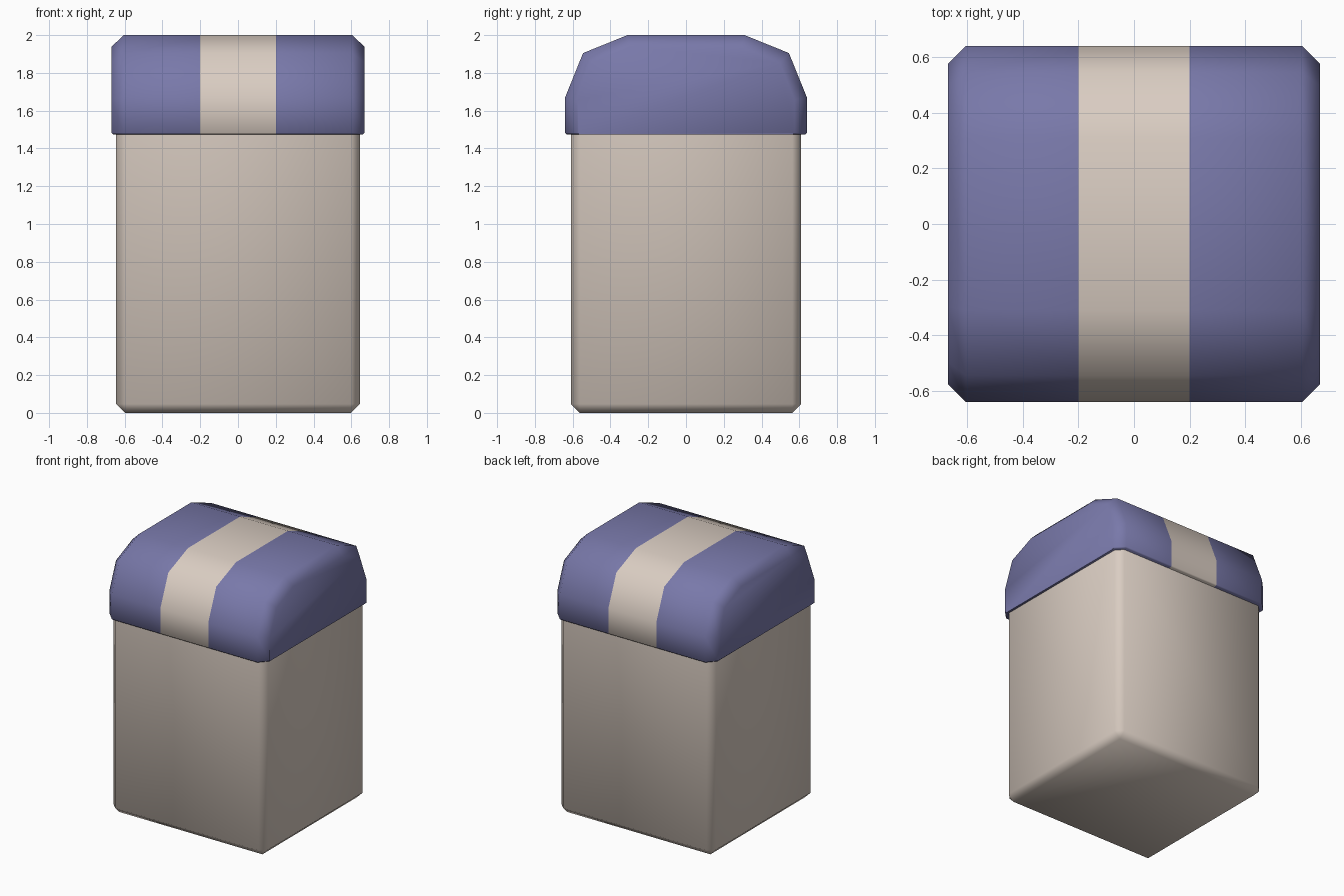
import bpy, bmesh, math

if "Cube" in bpy.data.objects:
    bpy.data.objects.remove(bpy.data.objects["Cube"])


def material(name, rgb):
    m = bpy.data.materials.new(name)
    m.diffuse_color = (*rgb, 1)
    m.use_nodes = True
    m.node_tree.nodes["Principled BSDF"].inputs["Base Color"].default_value = m.diffuse_color
    return m


beige = material("warm beige", (0.70, 0.61, 0.54))
blue = material("dusty blue", (0.19, 0.19, 0.40))


def finish(bm, name, mats):
    bmesh.ops.recalc_face_normals(bm, faces=bm.faces)
    me = bpy.data.meshes.new(name)
    bm.to_mesh(me)
    bm.free()
    ob = bpy.data.objects.new(name, me)
    bpy.context.collection.objects.link(ob)
    for m in mats:
        me.materials.append(m)
    bpy.ops.object.select_all(action='DESELECT')
    ob.select_set(True)
    bpy.context.view_layer.objects.active = ob
    bpy.ops.object.shade_smooth_by_angle(angle=math.radians(50))
    return ob


# Box body: chamfered upright and bottom edges
bm = bmesh.new()
bmesh.ops.create_cube(bm, size=1)
for v in bm.verts:
    v.co = (v.co.x * 1.29, v.co.y * 1.22, (v.co.z + 0.5) * 1.5)
edges = [e for e in bm.edges if min(v.co.z for v in e.verts) < 0.01]
bmesh.ops.bevel(bm, geom=edges, offset=0.047, segments=1, affect='EDGES')
finish(bm, "body", [beige])

# Domed lid: half profiles (y, z) from bottom centre side to top, mirrored
FULL = [(0.632, 1.475), (0.64, 1.483), (0.64, 1.67), (0.545, 1.905), (0.31, 2.0)]
END = [(0.567, 1.475), (0.575, 1.483), (0.575, 1.657), (0.497, 1.853), (0.297, 1.938)]
sections = [(-0.67, END), (-0.605, FULL), (-0.2, FULL),
            (0.2, FULL), (0.605, FULL), (0.67, END)]
bm = bmesh.new()
rings = []
for x, half in sections:
    loop = half + [(-y, z) for y, z in reversed(half)]
    ring = []
    for y, z in loop:
        # bottom rim tucks in slightly at the ends
        tuck = 0.008 if abs(x) > 0.66 and z < 1.48 else 0
        ring.append(bm.verts.new((x - math.copysign(tuck, x), y, z)))
    rings.append(ring)
for a, b in zip(rings, rings[1:]):
    for i in range(len(a)):
        j = (i + 1) % len(a)
        bm.faces.new((a[i], a[j], b[j], b[i]))
bm.faces.new(rings[0])
bm.faces.new(rings[-1])
# Centre stripe
for f in bm.faces:
    f.material_index = 1 if abs(f.calc_center_median().x) < 0.19 else 0
finish(bm, "lid", [blue, beige])
